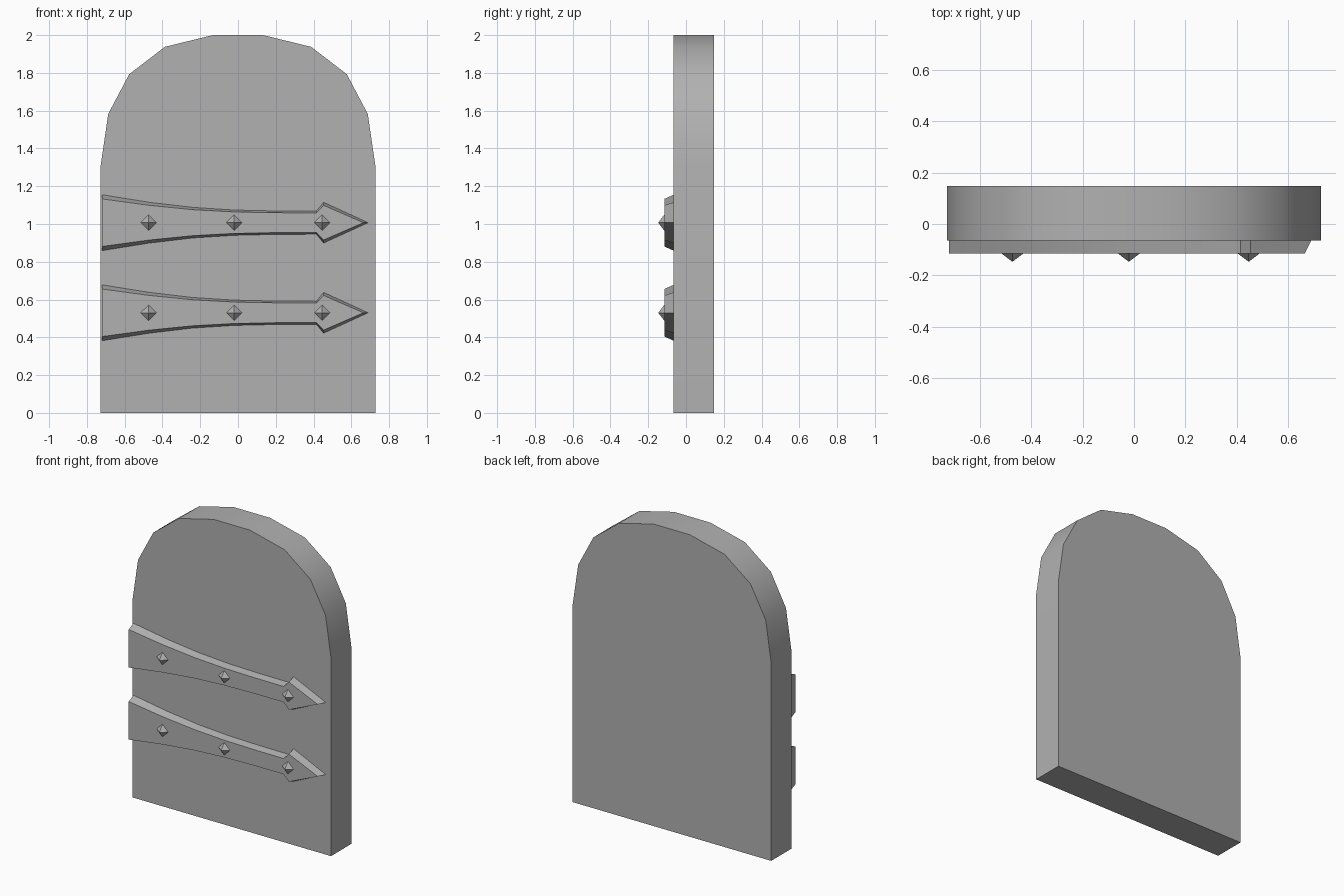
import bpy, bmesh
from math import radians

if "Cube" in bpy.data.objects:
    bpy.data.objects.remove(bpy.data.objects["Cube"])

DOOR_BACK, DOOR_FRONT, STRAP_FRONT = 0.147, -0.065, -0.115

# Dark grey shared by all parts
grey = bpy.data.materials.new("dark_grey")
grey.diffuse_color = (0.44, 0.44, 0.44, 1)
grey.use_nodes = True
grey.node_tree.nodes["Principled BSDF"].inputs["Base Color"].default_value = grey.diffuse_color


def finish(name, bm, smooth=True):
    """Turn a bmesh into a named object."""
    bmesh.ops.recalc_face_normals(bm, faces=bm.faces)
    mesh = bpy.data.meshes.new(name)
    bm.to_mesh(mesh)
    bm.free()
    mesh.materials.append(grey)
    obj = bpy.data.objects.new(name, mesh)
    bpy.context.collection.objects.link(obj)
    if smooth:
        bpy.ops.object.select_all(action='DESELECT')
        bpy.context.view_layer.objects.active = obj
        obj.select_set(True)
        bpy.ops.object.shade_smooth_by_angle(angle=radians(30))
    return obj


def loft(name, back, front, y_back, y_front):
    """Solid between two matching x-z outlines."""
    bm = bmesh.new()
    a = [bm.verts.new((x, y_back, z)) for x, z in back]
    b = [bm.verts.new((x, y_front, z)) for x, z in front]
    bm.faces.new(a)
    bm.faces.new(b)
    for i in range(len(a)):
        j = (i + 1) % len(a)
        bm.faces.new((a[i], a[j], b[j], b[i]))
    return finish(name, bm)


def stud(name, x, z, r=0.042):
    """Four-sided pointed stud."""
    bm = bmesh.new()
    base = [bm.verts.new((x + r * i, STRAP_FRONT, z + r * k))
            for i, k in ((1, 0), (0, 1), (-1, 0), (0, -1))]
    tip = bm.verts.new((x, -0.147, z))
    bm.faces.new(base)
    for i in range(4):
        bm.faces.new((base[i], base[(i + 1) % 4], tip))
    return finish(name, bm, smooth=False)


# Arched door slab
half = [(0.727, 0), (0.727, 1.31), (0.687, 1.583), (0.576, 1.793),
        (0.387, 1.938), (0.133, 2.0)]
outline = half + [(-x, z) for x, z in reversed(half)]
loft("door_slab", outline, outline, DOOR_BACK, DOOR_FRONT)

# Arrow-ended hinge straps: (x, half height), bevelled towards the front
profile = [(-0.72, 0.148), (-0.47, 0.108), (-0.24, 0.081), (-0.02, 0.067),
           (0.2, 0.062), (0.415, 0.061), (0.453, 0.108)]


def strap_outline(zc, scale, tip_x):
    top = [(x, zc + h * scale) for x, h in profile]
    low = [(x, zc - h * scale) for x, h in reversed(profile)]
    return top + [(tip_x, zc)] + low


for label, zc in (("lower", 0.53), ("upper", 1.007)):
    loft(f"{label}_hinge_strap", strap_outline(zc, 1, 0.689),
         strap_outline(zc, 0.85, 0.664), DOOR_FRONT, STRAP_FRONT)
    # Three studs along each strap
    for n, x in enumerate((-0.473, -0.02, 0.446), 1):
        stud(f"{label}_stud_{n}", x, zc)
